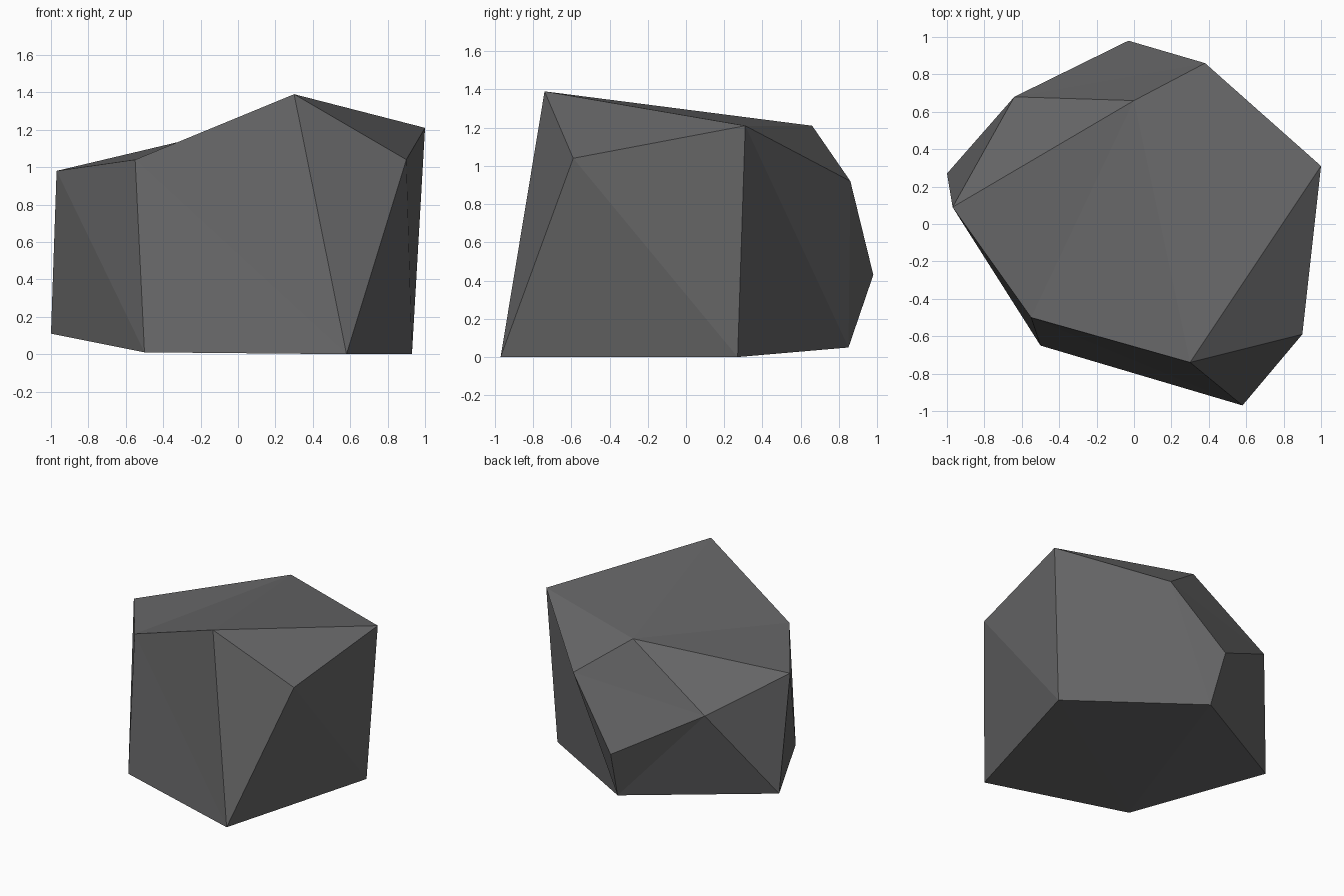
import bpy, bmesh

if "Cube" in bpy.data.objects:
    bpy.data.objects.remove(bpy.data.objects["Cube"])

# Stone colour
stone = bpy.data.materials.new("dark_grey_stone")
stone.diffuse_color = (0.135, 0.135, 0.138, 1)
stone.use_nodes = True
stone.node_tree.nodes["Principled BSDF"].inputs["Base Color"].default_value = stone.diffuse_color

# Corners of the boulder, one letter each
corners = {
    # upper rim
    "A": (0.30, -0.74, 1.39), "B": (1.00, 0.31, 1.21), "C": (0.90, -0.59, 1.04),
    "D": (-0.55, -0.50, 1.04), "E": (-0.97, 0.09, 0.98), "J": (0.00, 0.66, 1.21),
    # back shoulder
    "K": (0.38, 0.86, 0.92), "L": (-0.03, 0.98, 0.43), "M": (-0.64, 0.68, 0.78),
    # foot
    "F": (-0.50, -0.65, 0.01), "G": (0.58, -0.97, 0.00), "H": (-1.00, 0.27, 0.11),
    "I": (0.93, 0.27, 0.00), "N": (0.00, 0.85, 0.05),
}

# Chiselled facets by region
facets = {
    "top": "ABJ AJD JED",
    "back_slope": "JEM JMK MLK BKJ",
    "front": "AGD DGF ACG ABC",
    "left": "DFE EFH EHM MHN MNL",
    "right_and_back": "LNK KNB BNI BIC CIG",
    "underside": "FGI FIN FNH",
}

# Boulder mesh
bm = bmesh.new()
v = {name: bm.verts.new(co) for name, co in corners.items()}
for region in facets.values():
    for tri in region.split():
        bm.faces.new([v[c] for c in tri])
bmesh.ops.recalc_face_normals(bm, faces=bm.faces[:])
mesh = bpy.data.meshes.new("boulder")
bm.to_mesh(mesh)
bm.free()
mesh.materials.append(stone)
bpy.context.collection.objects.link(bpy.data.objects.new("boulder", mesh))
